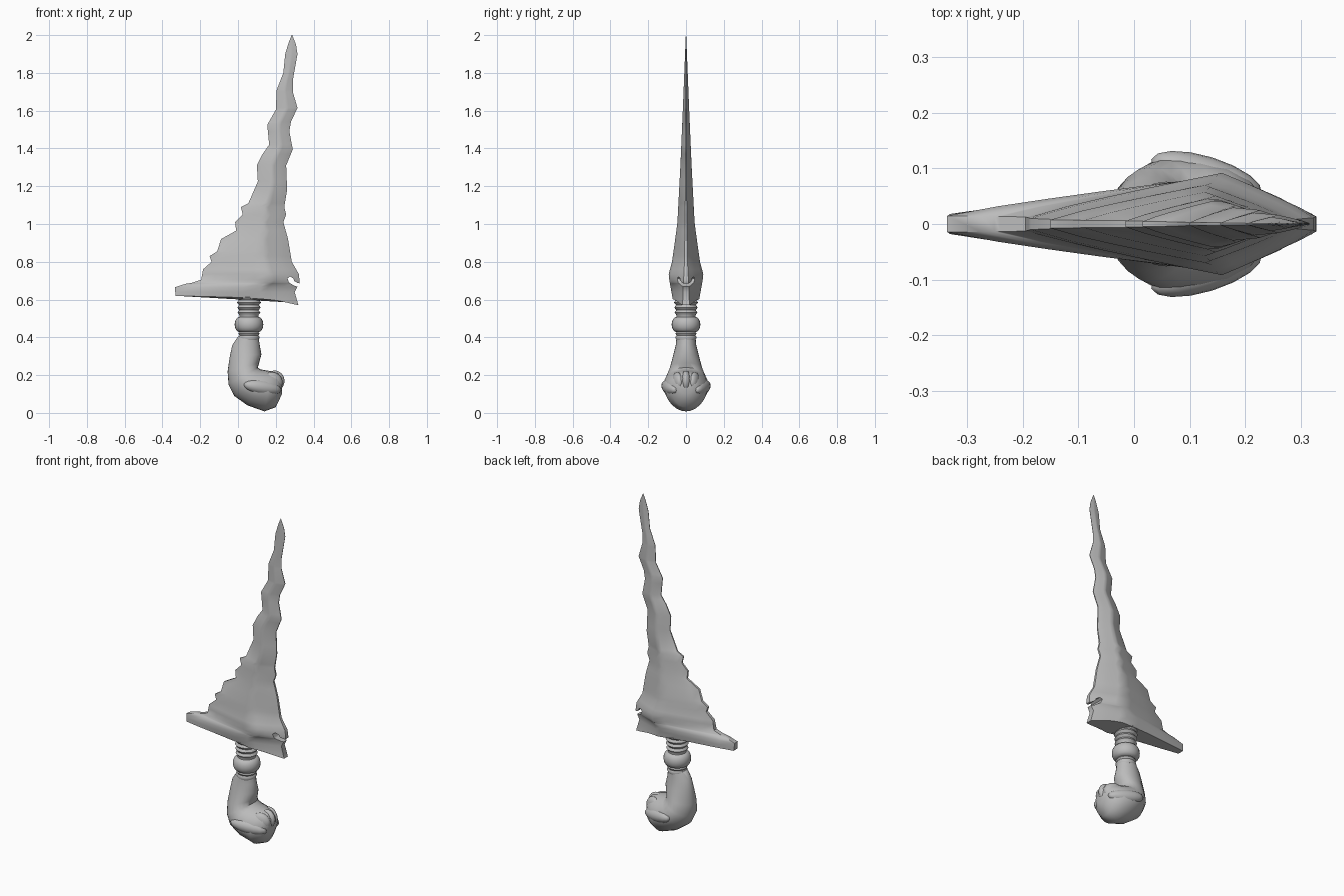
import bpy, bmesh, math
from mathutils import Vector, Matrix

default = bpy.data.objects.get("Cube")
if default:
    bpy.data.objects.remove(default, do_unlink=True)

GREY = (0.5, 0.5, 0.5, 1.0)
grey = bpy.data.materials.new("plain grey")
grey.use_nodes = True
grey.diffuse_color = GREY
grey.node_tree.nodes["Principled BSDF"].inputs["Base Color"].default_value = GREY


def finish(name, bm, angle=45):
    """Turn a bmesh into a smooth shaded object."""
    bmesh.ops.recalc_face_normals(bm, faces=bm.faces)
    mesh = bpy.data.meshes.new(name)
    bm.to_mesh(mesh)
    bm.free()
    mesh.materials.append(grey)
    obj = bpy.data.objects.new(name, mesh)
    bpy.context.collection.objects.link(obj)
    shade(obj, angle)
    return obj


def shade(obj, angle):
    bpy.ops.object.select_all(action='DESELECT')
    obj.select_set(True)
    bpy.context.view_layer.objects.active = obj
    bpy.ops.object.shade_smooth_by_angle(angle=math.radians(angle))


def loft(name, rings, angle=45):
    """Skin a list of equally long closed rings and cap both ends."""
    bm = bmesh.new()
    loops = [[bm.verts.new(p) for p in ring] for ring in rings]
    count = len(loops[0])
    for low, high in zip(loops, loops[1:]):
        for i in range(count):
            j = (i + 1) % count
            bm.faces.new((low[i], low[j], high[j], high[i]))
    bm.faces.new(loops[0])
    bm.faces.new(loops[-1])
    return finish(name, bm, angle)


def sample(table, key):
    """Piecewise linear lookup in (key, value) pairs."""
    if key <= table[0][0]:
        return table[0][1]
    for (a, va), (b, vb) in zip(table, table[1:]):
        if key <= b:
            return va + (vb - va) * (key - a) / (b - a)
    return table[-1][1]


# Blade edges as (height, x): stepped and flared on one side, wavy above
left_edge = [(.62, -.33), (.665, -.335), (.684, -.275), (.687, -.25), (.705, -.195),
             (.76, -.185), (.80, -.14), (.83, -.15), (.855, -.11), (.92, -.09),
             (.965, -.01), (1.01, -.015), (1.05, .025), (1.09, .015), (1.11, .055),
             (1.225, .105), (1.31, .10), (1.37, .13), (1.42, .165), (1.525, .155),
             (1.605, .20), (1.71, .205), (1.80, .24), (1.9, .25), (1.96, .268), (2, .284)]
right_edge = [(.57, .32), (.64, .30), (.69, .327), (.735, .322), (.80, .285),
              (.92, .265), (1.01, .24), (1.05, .255), (1.09, .245), (1.18, .26),
              (1.31, .255), (1.395, .29), (1.49, .272), (1.54, .28), (1.615, .315),
              (1.70, .29), (1.76, .29), (1.9, .315), (1.95, .307), (2, .287)]
thickness = [(.6, .07), (.73, .093), (.8, .074), (1, .046), (1.3, .03), (1.6, .017), (2, .001)]
edge_thickness = [(.6, .018), (.8, .008), (1.2, .003), (2, .0005)]
ridge_place = [(.6, .72), (.8, .66), (1.2, .5)]
bottom = [(-.33, .62), (0, .612), (.2, .597), (.32, .57)]


def blade_ring(z, on_bottom=False):
    xl, xr = sample(left_edge, z), sample(right_edge, z)
    if on_bottom:
        xl, xr = bottom[0][0], bottom[-1][0]
    ridge = sample(ridge_place, z)
    full, thin = sample(thickness, z), sample(edge_thickness, z)
    steps = [i / 5 for i in range(6)]
    front = []
    for u in [ridge * s for s in steps] + [1 - (1 - ridge) * s for s in steps[-2::-1]]:
        near = u / ridge if u <= ridge else (1 - u) / (1 - ridge)
        x = xl + (xr - xl) * u
        y = thin + (full - thin) * near ** 0.85
        front.append(Vector((x, -y, sample(bottom, x) if on_bottom else z)))
    back = [Vector((p.x, -p.y, p.z)) for p in reversed(front)]
    return front + back


heights = sorted({z for z, x in left_edge + right_edge if z >= .64})
blade = loft("wavy_blade", [blade_ring(.6, True)] + [blade_ring(z) for z in heights])

# Curled notch cut through the flared heel of the blade
notch = [(.262, .712), (.275, .722), (.293, .712), (.298, .698), (.315, .688),
         (.35, .68), (.35, .662), (.30, .672), (.27, .69)]
cutter = loft("notch_cutter", [[(x, y, z) for x, z in notch] for y in (-.2, .2)])
cutter.hide_render = True
cut = blade.modifiers.new("notch", 'BOOLEAN')
cut.operation = 'DIFFERENCE'
cut.solver = 'EXACT'
cut.object = cutter
bpy.context.view_layer.objects.active = blade
bpy.ops.object.modifier_apply(modifier=cut.name)
bpy.data.objects.remove(cutter, do_unlink=True)
shade(blade, 45)

# Turned collar: a ribbed neck, a round bulge and a small lower rib
SIDES = 24
collar = []
for i in range(9):
    collar.append((.625 - .0135 * i, (.066 if i % 2 else .056) - .0008 * i))
for i in range(9):
    a = math.pi * i / 8
    collar.append((.468 + .04 * math.cos(a), .05 + .026 * math.sin(a)))
collar += [(.42, .056), (.41, .05), (.40, .057), (.385, .05)]


def collar_ring(z, r):
    turns = [math.tau * k / SIDES for k in range(SIDES)]
    return [(.058 + r * math.cos(a), r * math.sin(a), z) for a in turns]


loft("ribbed_collar", [collar_ring(z, r) for z, r in collar], 60)

# Hooked grip: each section spans from the inner bend to the outer bend
sections = [((.108, .405), (0, .405), .05), ((.115, .36), (-.03, .36), .054),
            ((.124, .31), (-.043, .30), .068), ((.112, .265), (-.055, .22), .084),
            ((.105, .24), (-.05, .15), .102), ((.12, .23), (-.02, .09), .116),
            ((.15, .225), (.05, .04), .119), ((.18, .22), (.14, .008), .108),
            ((.212, .212), (.20, .03), .08), ((.232, .185), (.233, .10), .045)]


def grip_ring(inner, outer, width):
    a, b = Vector((inner[0], 0, inner[1])), Vector((outer[0], 0, outer[1]))
    ring = []
    for k in range(SIDES):
        t = math.tau * k / SIDES
        along = (1 - math.cos(t)) / 2
        p = a.lerp(b, along)
        # Narrow the outer half into a soft keel
        p.y = width * math.sin(t) * (1 - .3 * max(0, along - .6))
        ring.append(p)
    return ring


loft("hooked_grip", [grip_ring(*s) for s in sections], 60)


def lobe(name, centre, radii, pitch=0, yaw=0):
    """Stretched ball used for the folds at the end of the grip."""
    bm = bmesh.new()
    turn = Matrix.Rotation(yaw, 4, 'Z') @ Matrix.Rotation(pitch, 4, 'Y')
    place = Matrix.Translation(centre) @ turn @ Matrix.Diagonal((*radii, 1))
    bmesh.ops.create_uvsphere(bm, u_segments=16, v_segments=10, radius=1, matrix=place)
    return finish(name, bm, 60)


# Folds of the curled end, mirrored on front and back
lobe("centre_fold", (.19, 0, .165), (.055, .028, .06), .5)
for side, label in ((-1, "front"), (1, "back")):
    lobe(label + "_side_fold", (.13, side * .085, .135), (.105, .036, .038), .15, -side * .3)
    lobe(label + "_inner_fold", (.185, side * .045, .165), (.055, .027, .05), .5, -side * .3)
